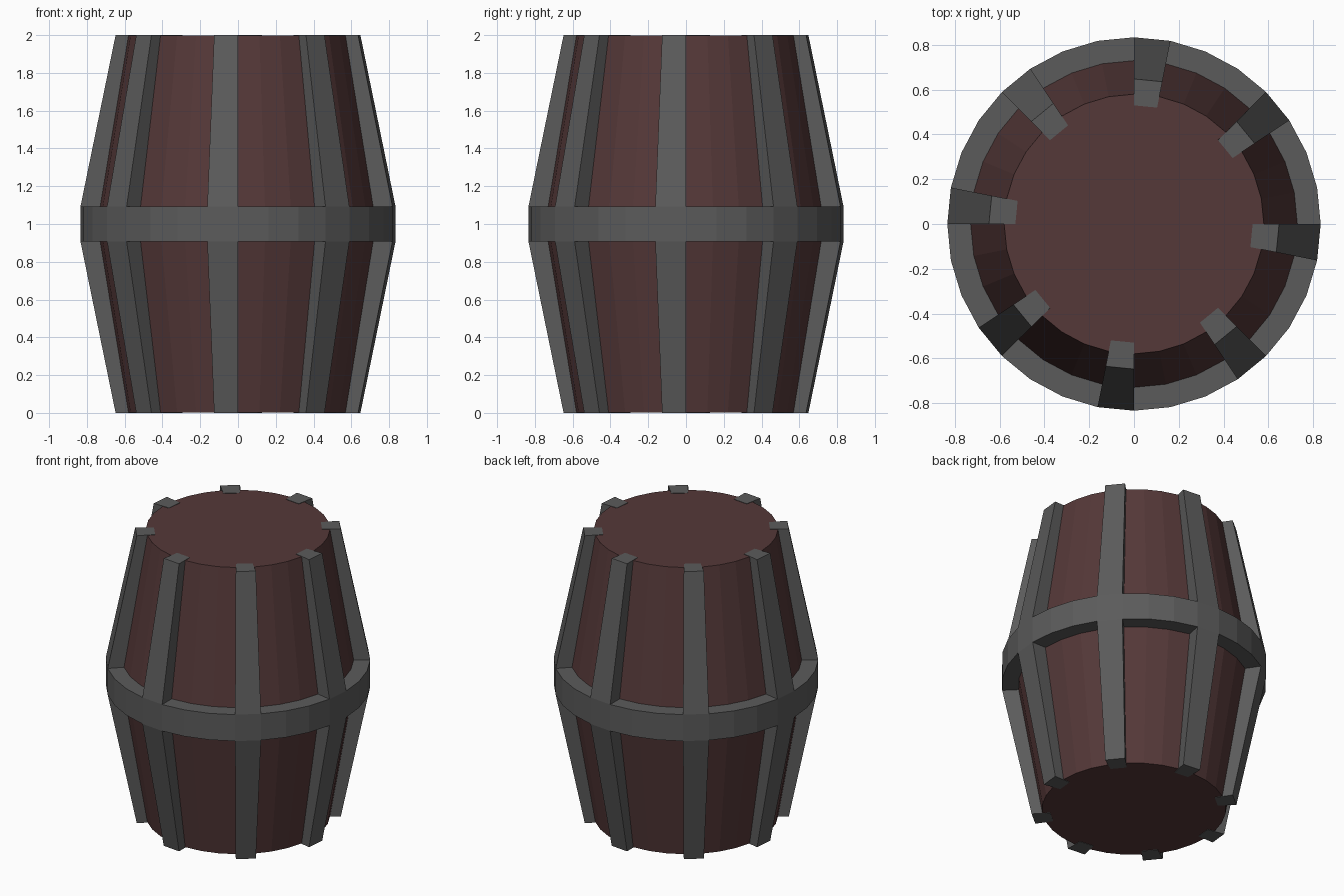
import bpy, bmesh, math

if "Cube" in bpy.data.objects:
    bpy.data.objects.remove(bpy.data.objects["Cube"])

SIDES = 32
STEP = 2 * math.pi / SIDES


def material(name, rgb):
    m = bpy.data.materials.new(name)
    m.diffuse_color = (*rgb, 1)
    m.use_nodes = True
    m.node_tree.nodes["Principled BSDF"].inputs["Base Color"].default_value = m.diffuse_color
    return m


WOOD = material("dark red wood", (0.09, 0.04, 0.04))
IRON = material("grey iron", (0.105, 0.105, 0.105))


def point(r, z, k):
    return (r * math.cos(k * STEP), r * math.sin(k * STEP), z)


def finish(bm, name, mat):
    bmesh.ops.recalc_face_normals(bm, faces=bm.faces)
    me = bpy.data.meshes.new(name)
    bm.to_mesh(me)
    bm.free()
    me.materials.append(mat)
    ob = bpy.data.objects.new(name, me)
    bpy.context.collection.objects.link(ob)
    return ob


def lathe(name, profile, mat, closed):
    """Spin (r, z) points round z; open profiles get flat end caps."""
    bm = bmesh.new()
    rings = [[bm.verts.new(point(r, z, k)) for k in range(SIDES)] for r, z in profile]
    pairs = list(zip(rings, rings[1:] + rings[:1]))
    for a, b in pairs if closed else pairs[:-1]:
        for k in range(SIDES):
            n = (k + 1) % SIDES
            bm.faces.new((a[k], a[n], b[n], b[k]))
    if not closed:
        bm.faces.new(rings[0])
        bm.faces.new(rings[-1])
    return finish(bm, name, mat)


def strip(name, profile, k, mat):
    """One-segment-wide bar with a closed (r, z) side profile."""
    bm = bmesh.new()
    a = [bm.verts.new(point(r, z, k - 1)) for r, z in profile]
    b = [bm.verts.new(point(r, z, k)) for r, z in profile]
    bm.faces.new(a)
    bm.faces.new(b)
    for i in range(len(profile)):
        j = (i + 1) % len(profile)
        bm.faces.new((a[i], a[j], b[j], b[i]))
    return finish(bm, name, mat)


# Wooden barrel body
lathe("barrel_body", [(0.58, 0.003), (0.73, 0.91), (0.73, 1.09), (0.58, 1.997)], WOOD, False)

# Iron hoop round the middle
lathe("middle_hoop", [(0.72, 0.908), (0.834, 0.908), (0.834, 1.092), (0.72, 1.092)], IRON, True)

# Eight iron straps above and below the hoop
upper = [(0.53, 2.0), (0.648, 2.0), (0.834, 1.092), (0.715, 1.092)]
lower = [(r, 2 - z) for r, z in upper]
for i in range(8):
    strip(f"upper_strap_{i + 1}", upper, i * 4, IRON)
    strip(f"lower_strap_{i + 1}", lower, i * 4, IRON)
